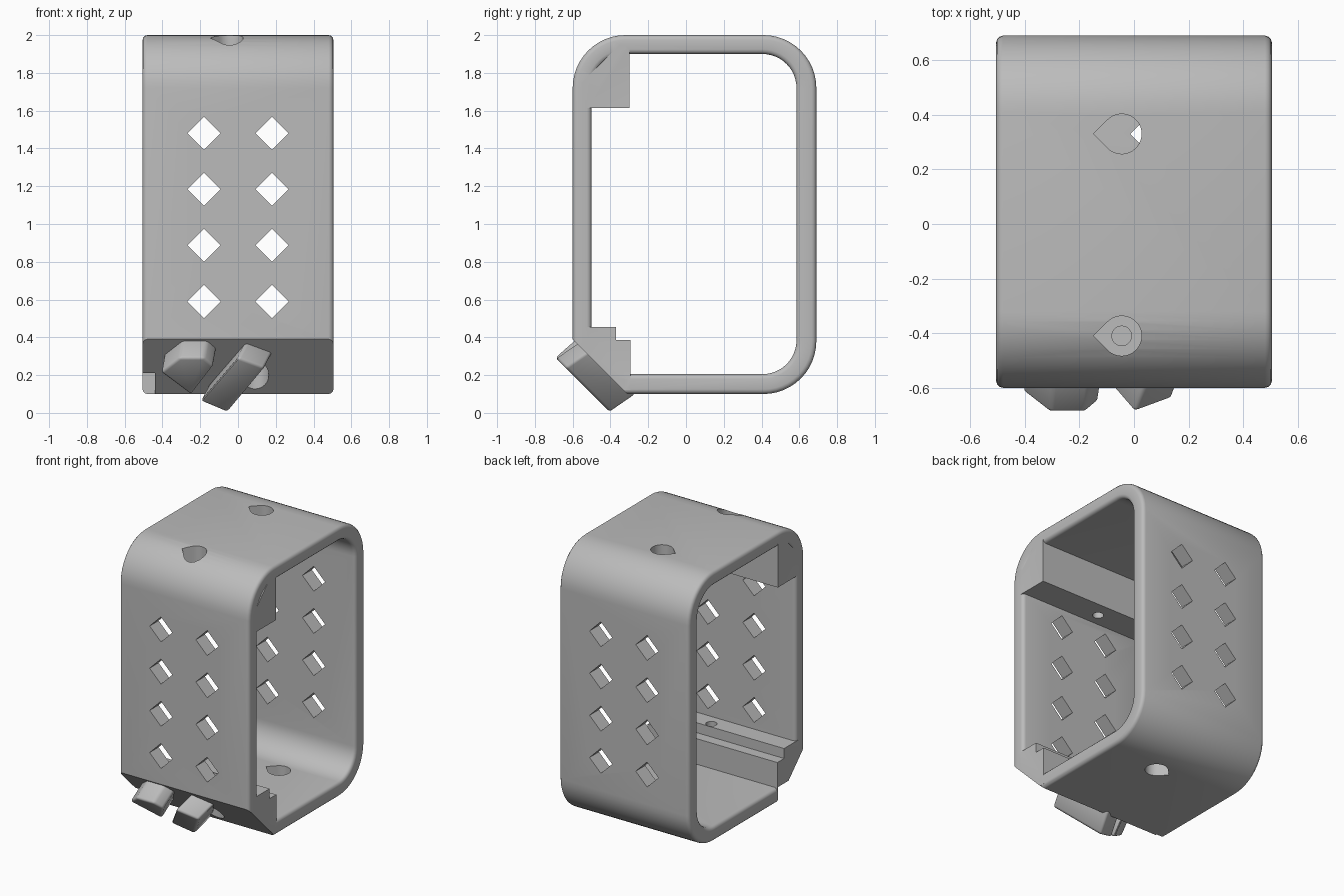
import bpy, bmesh, math
from mathutils import Vector

if "Cube" in bpy.data.objects:
    bpy.data.objects.remove(bpy.data.objects["Cube"], do_unlink=True)

HALF = 0.505          # half width along x
ROOT = math.sqrt(0.5)

grey = bpy.data.materials.new("plain_grey")
grey.use_nodes = True
grey.diffuse_color = (0.5, 0.5, 0.5, 1)
grey.node_tree.nodes["Principled BSDF"].inputs["Base Color"].default_value = (0.5, 0.5, 0.5, 1)


def finish(bm, name):
    bmesh.ops.recalc_face_normals(bm, faces=bm.faces)
    mesh = bpy.data.meshes.new(name)
    bm.to_mesh(mesh)
    bm.free()
    mesh.materials.append(grey)
    ob = bpy.data.objects.new(name, mesh)
    bpy.context.collection.objects.link(ob)
    return ob


def loft(name, lower, upper, bevel=0):
    """Closed solid between two matching rings of points."""
    bm = bmesh.new()
    a = [bm.verts.new(p) for p in lower]
    b = [bm.verts.new(p) for p in upper]
    bm.faces.new(a)
    bm.faces.new(b)
    for i in range(len(a)):
        j = (i + 1) % len(a)
        bm.faces.new((a[i], a[j], b[j], b[i]))
    if bevel:
        bmesh.ops.bevel(bm, geom=bm.edges[:], offset=bevel, segments=3,
                        profile=0.5, affect='EDGES', clamp_overlap=True)
    return finish(bm, name)


def prism_x(name, yz, x0=-HALF, x1=HALF):
    return loft(name, [(x0, y, z) for y, z in yz], [(x1, y, z) for y, z in yz])


def combine(target, tool, operation):
    mod = target.modifiers.new("combine", 'BOOLEAN')
    mod.operation = operation
    mod.solver = 'EXACT'
    mod.object = tool
    bpy.context.view_layer.objects.active = target
    bpy.ops.object.modifier_apply(modifier=mod.name)
    bpy.data.objects.remove(tool, do_unlink=True)


def rounded_rect(y0, y1, z0, z1, r, steps=12):
    pts = []
    corners = ((y1 - r, z1 - r), (y0 + r, z1 - r), (y0 + r, z0 + r), (y1 - r, z0 + r))
    for k, (cy, cz) in enumerate(corners):
        for s in range(steps + 1):
            a = (k + s / steps) * math.pi / 2
            pts.append((cy + r * math.cos(a), cz + r * math.sin(a)))
    return pts


def frame_shell():
    """Rounded rectangular band with softened rims."""
    bm = bmesh.new()
    outer = rounded_rect(-0.6, 0.69, 0.1, 2.0, 0.28)
    inner = rounded_rect(-0.5, 0.585, 0.205, 1.9, 0.18)
    rings = [[bm.verts.new((x, y, z)) for y, z in prof]
             for prof, x in ((outer, -HALF), (outer, HALF), (inner, HALF), (inner, -HALF))]
    rims = []
    n = len(outer)
    for k in range(4):
        a, b = rings[k], rings[(k + 1) % 4]
        for i in range(n):
            j = (i + 1) % n
            bm.faces.new((a[i], a[j], b[j], b[i]))
            rims.append(bm.edges.get((a[i], a[j])))
    bmesh.ops.bevel(bm, geom=rims, offset=0.025, segments=3, profile=0.5, affect='EDGES')
    return finish(bm, "frame")


def vertical_hole(cx, cy, r, z0, z1, teardrop=True):
    """Round or teardrop hole, the tip pointing to -x."""
    start = math.radians(135 if teardrop else 180)
    pts = [(cx + r * math.cos(a), cy + r * math.sin(a))
           for a in (-start + 2 * start * i / 28 for i in range(29 if teardrop else 28))]
    if teardrop:
        pts.append((cx - r * math.sqrt(2), cy))
    hole = loft("hole_cutter", [(x, y, z0) for x, y in pts], [(x, y, z1) for x, y in pts])
    combine(frame, hole, 'DIFFERENCE')


frame = frame_shell()

# Upper front block and lower stepped rail
combine(frame, prism_x("upper_block", [(-0.55, 1.615), (-0.3, 1.615), (-0.3, 1.95),
                                       (-0.35, 1.95), (-0.55, 1.75)]), 'UNION')
combine(frame, prism_x("lower_rail", [(-0.55, 0.455), (-0.37, 0.455), (-0.37, 0.385),
                                      (-0.295, 0.385), (-0.295, 0.12), (-0.55, 0.12)]), 'UNION')

# Sloped cut along the lower front corner, and the small notch at its end
combine(frame, prism_x("slope_cutter", [(-0.8, 0.59), (-0.1, -0.11), (-0.8, -0.11)],
                       -0.7, 0.7), 'DIFFERENCE')
notch = [(-0.6, -0.7), (-0.6, -0.3), (-0.44, -0.3), (-0.44, -0.7)]
combine(frame, loft("notch_cutter", [(x, y, 0.05) for x, y in notch],
                    [(x, y, 0.21) for x, y in notch]), 'DIFFERENCE')

# Diamond windows through front and back walls
for cx in (-0.18, 0.18):
    for row in range(4):
        cz, h = 0.59 + 0.297 * row, 0.088
        ring = [(cx + h, cz), (cx, cz + h), (cx - h, cz), (cx, cz - h)]
        combine(frame, loft("window_cutter", [(x, -0.9, z) for x, z in ring],
                            [(x, 0.9, z) for x, z in ring]), 'DIFFERENCE')

# Screw holes: back pair, then counterbored front pair
vertical_hole(-0.045, 0.33, 0.073, 1.8, 2.1)
vertical_hole(0.09, 0.33, 0.073, 0.0, 0.3)
vertical_hole(-0.045, -0.41, 0.073, 1.72, 2.1)
vertical_hole(-0.045, -0.41, 0.036, 1.5, 1.8, False)
vertical_hole(0.09, -0.41, 0.073, 0.0, 0.34)
vertical_hole(0.09, -0.41, 0.036, 0.3, 0.6, False)


def on_slope(u, v, n):
    return Vector((u, -0.455 - (v + n) * ROOT, 0.245 + (v - n) * ROOT))


def foot(name, outline, shift):
    """Slanted peg standing on the sloped face."""
    du, dv = shift
    base = [on_slope(u + du, min(v + dv, 0.19), -0.03) for u, v in outline]
    tip = [on_slope(u, v, 0.134) for u, v in outline]
    return loft(name, base, tip, 0.016)


left_foot = foot("inner_foot", [(-0.2, -0.127), (-0.06, -0.21), (0.14, 0.127), (0.0, 0.2)],
                 (0.05, -0.03))
right_foot = foot("outer_foot", [(-0.41, 0.09), (-0.25, -0.08), (-0.13, 0.14),
                                 (-0.18, 0.2), (-0.31, 0.2)], (0.02, -0.01))

# Smooth shading with crisp edges
for ob in (frame, left_foot, right_foot):
    bpy.ops.object.select_all(action='DESELECT')
    ob.select_set(True)
    bpy.context.view_layer.objects.active = ob
    bpy.ops.object.shade_smooth_by_angle(angle=math.radians(35))
